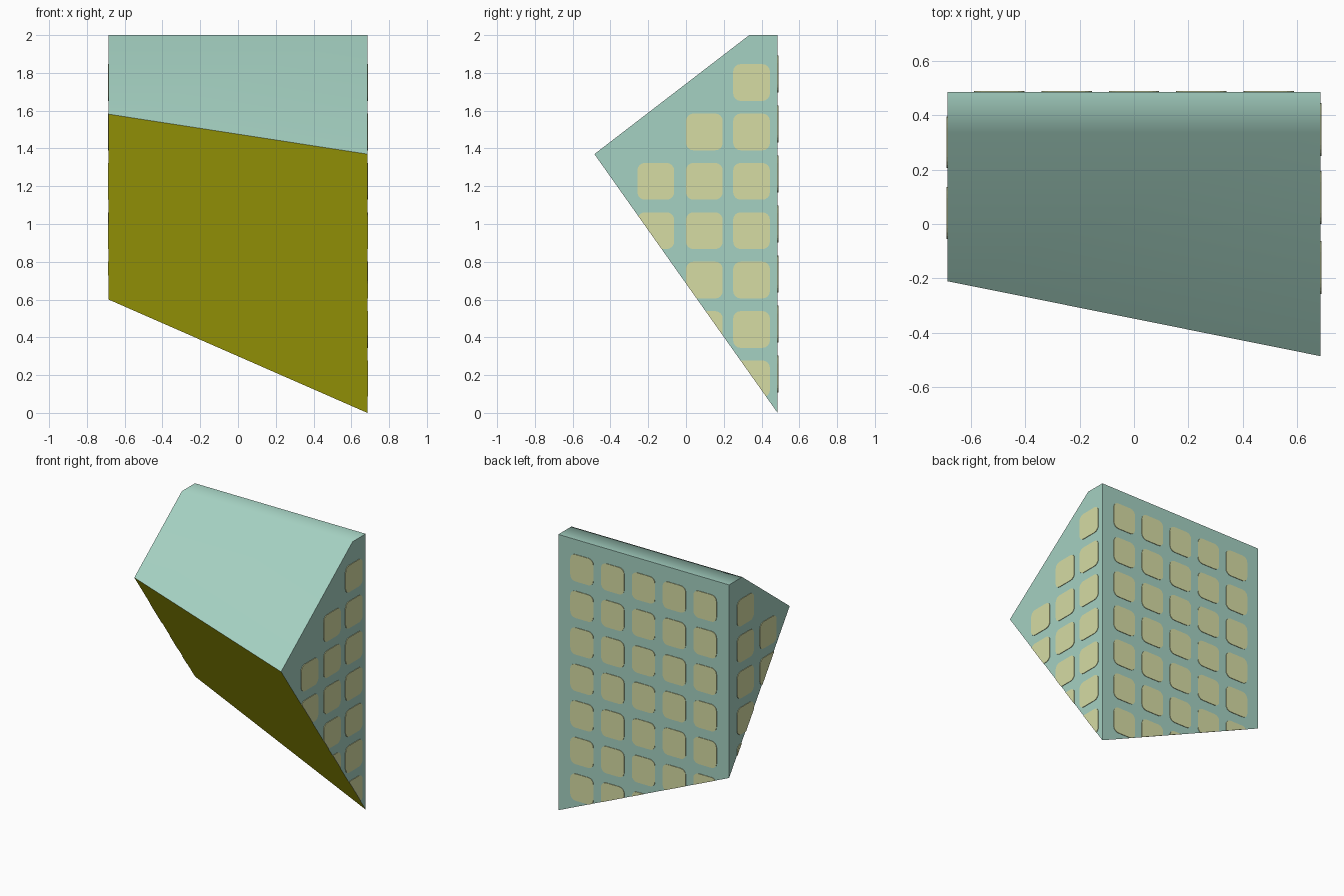
import bpy, bmesh, math
from mathutils import Vector

if "Cube" in bpy.data.objects:
    bpy.data.objects.remove(bpy.data.objects["Cube"])

W, D, H = 0.685, 0.485, 2.0          # half width, half depth, height


def material(name, rgb):
    lin = [c / 255 / 12.92 if c <= 10 else ((c / 255 + 0.055) / 1.055) ** 2.4 for c in rgb]
    m = bpy.data.materials.new(name)
    m.diffuse_color = (*lin, 1)
    m.use_nodes = True
    m.node_tree.nodes["Principled BSDF"].inputs["Base Color"].default_value = m.diffuse_color
    return m


def make_object(name, bm, mats):
    mesh = bpy.data.meshes.new(name)
    bm.to_mesh(mesh)
    bm.free()
    ob = bpy.data.objects.new(name, mesh)
    bpy.context.collection.objects.link(ob)
    for m in mats:
        mesh.materials.append(m)
    return ob


def cut(bm, point, normal, fill=True):
    """Remove everything beyond the plane, optionally closing the hole."""
    r = bmesh.ops.bisect_plane(bm, geom=bm.verts[:] + bm.edges[:] + bm.faces[:], dist=1e-5,
                               plane_co=point, plane_no=normal, clear_outer=True)
    if fill:
        edges = [e for e in r["geom_cut"] if isinstance(e, bmesh.types.BMEdge)]
        bmesh.ops.contextual_create(bm, geom=edges)


teal = material("pale teal", (165, 209, 194))
cream = material("window cream", (214, 220, 164))
olive = material("underside yellow", (216, 214, 15))

# The two planes that shape the block
roof_point, roof_normal = Vector((0, 0.335, H)), Vector((0, -0.63, 0.82))
under_point = Vector((W, D, 0))
under_normal = Vector((-0.6 / (2 * W), -1.37 / (2 * D), -1)).normalized()

# Body: a tall box trimmed by the sloping roof and the slanted underside
bm = bmesh.new()
bmesh.ops.create_cube(bm, size=2)
for v in bm.verts:
    v.co = (v.co.x * W, D if v.co.y > 0 else -0.9, H if v.co.z > 0 else -0.8)
cut(bm, roof_point, roof_normal)
cut(bm, under_point, under_normal)
bmesh.ops.recalc_face_normals(bm, faces=bm.faces[:])
for f in bm.faces:
    f.material_index = 1 if f.normal.z < -0.3 else 0
body = make_object("block_body", bm, [teal, olive])
bpy.context.view_layer.objects.active = body
body.select_set(True)
bpy.ops.object.shade_smooth_by_angle(angle=math.radians(40))
wn = body.modifiers.new("weighted_normals", 'WEIGHTED_NORMAL')
wn.keep_sharp = True


def windows(name, origin, u, centres, w, h, r=0.04):
    """Rounded panes on a wall, trimmed by the underside. u is the wall's rightward axis."""
    bm = bmesh.new()
    origin, u, up = Vector(origin), Vector(u), Vector((0, 0, 1))
    for cu, cz in centres:
        pts = []
        for k, (sx, sz) in enumerate(((1, 1), (-1, 1), (-1, -1), (1, -1))):
            for j in range(5):
                a = math.pi / 2 * (k + j / 4)
                pts.append((cu + sx * (w / 2 - r) + r * math.cos(a),
                            cz + sz * (h / 2 - r) + r * math.sin(a)))
        bm.faces.new([bm.verts.new(origin + u * x + up * z) for x, z in pts])
    cut(bm, under_point, under_normal, fill=False)
    ob = make_object(name, bm, [cream])
    s = ob.modifiers.new("thickness", 'SOLIDIFY')
    s.thickness, s.offset = 0.004, 1


# Side panes: (wall y, lowest row, highest row) per column, rows counted from the bottom
row_z = [0.18 + 0.2615 * i for i in range(7)]
right = [(y, row_z[i]) for y, lo, hi in ((-0.16, 3, 4), (0.097, 1, 5), (0.347, 0, 6))
         for i in range(lo, hi + 1)]
windows("right_windows", (W, 0, 0), (0, 1, 0), right, 0.195, 0.195)
left = [(-y, row_z[i]) for y, lo, hi in ((0.04, 3, 5), (0.3, 2, 6)) for i in range(lo, hi + 1)]
windows("left_windows", (-W, 0, 0), (0, -1, 0), left, 0.19, 0.195)

# Back panes: a regular grid of five columns and seven rows
back = [(0.247 * c, 0.205 + 0.265 * i) for c in range(-2, 3) for i in range(7)]
windows("back_windows", (0, D, 0), (-1, 0, 0), back, 0.185, 0.195)
